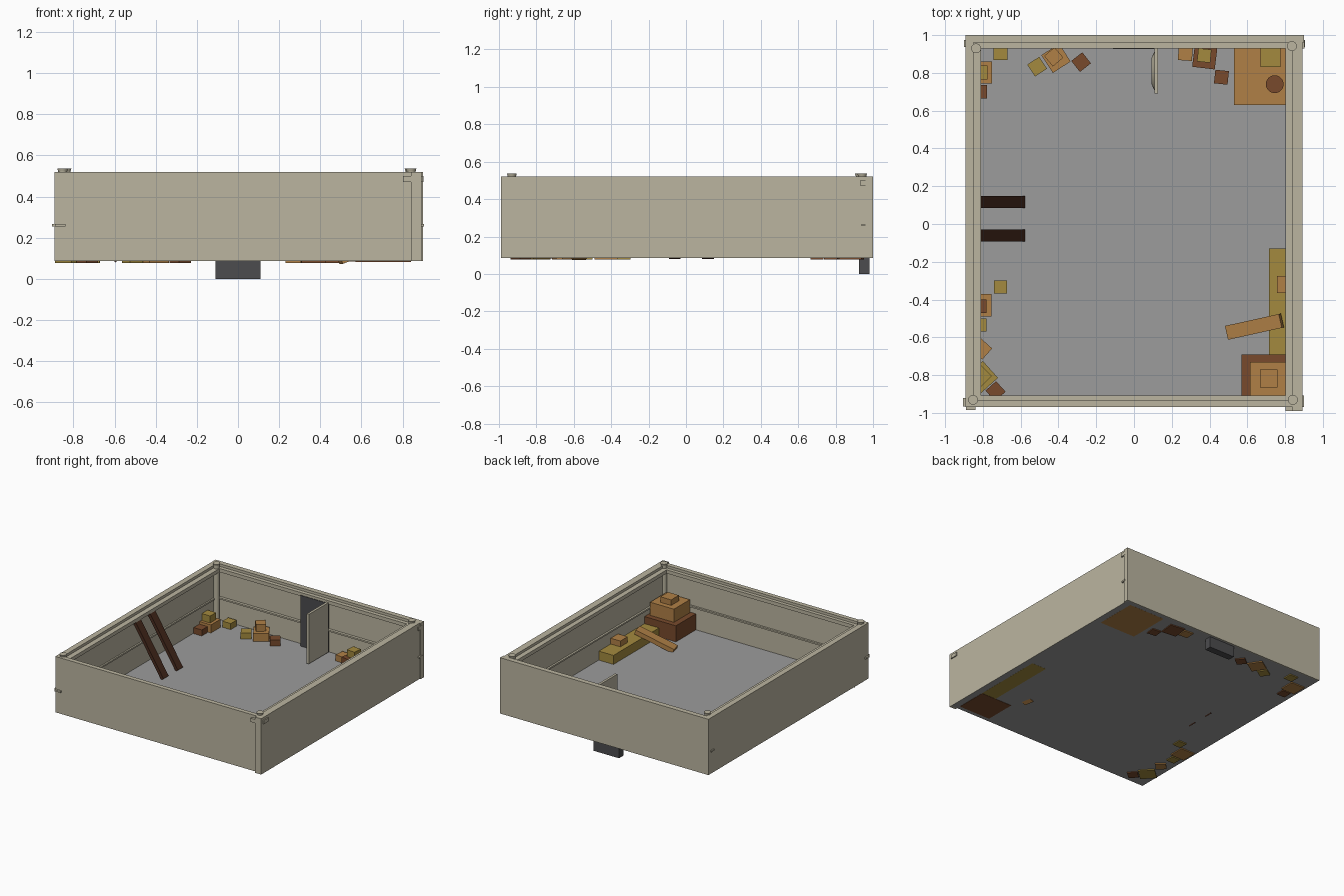
import bpy, bmesh, math
from mathutils import Matrix, Vector

if "Cube" in bpy.data.objects:
    bpy.data.objects.remove(bpy.data.objects["Cube"])


def srgb(r, g, b):
    f = lambda c: ((c / 255 + 0.055) / 1.055) ** 2.4 if c > 10 else c / 255 / 12.92
    return (f(r), f(g), f(b), 1)


def material(name, r, g, b):
    m = bpy.data.materials.new(name)
    m.diffuse_color = srgb(r, g, b)
    m.use_nodes = True
    m.node_tree.nodes["Principled BSDF"].inputs["Base Color"].default_value = m.diffuse_color
    return m


WALL = material("pale stone", 187, 181, 160)
FLOOR = material("floor grey", 156, 156, 156)
ORANGE = material("orange wood", 176, 128, 70)
OLIVE = material("olive wood", 163, 138, 62)
BROWN = material("brown wood", 120, 74, 44)
DARKWOOD = material("dark plank wood", 72, 42, 29)
IRON = material("dark metal", 76, 76, 78)


def make(name, bm, mat, mw=Matrix()):
    me = bpy.data.meshes.new(name)
    bm.to_mesh(me)
    bm.free()
    me.materials.append(mat)
    ob = bpy.data.objects.new(name, me)
    ob.matrix_world = mw
    bpy.context.collection.objects.link(ob)
    return ob


def box(name, x, y, z, mat):
    """Box from min/max pairs."""
    c = [(a + b) / 2 for a, b in (x, y, z)]
    s = [b - a for a, b in (x, y, z)]
    bm = bmesh.new()
    bmesh.ops.create_cube(bm, size=1, matrix=Matrix.Diagonal((*s, 1)))
    return make(name, bm, mat, Matrix.Translation(c))


def crate(name, x, y, size, z, rot, mat):
    """Square crate turned about its vertical axis."""
    bm = bmesh.new()
    bmesh.ops.create_cube(bm, size=1, matrix=Matrix.Diagonal((size, size, z[1] - z[0], 1)))
    return make(name, bm, mat, Matrix.Translation((x, y, sum(z) / 2))
                @ Matrix.Rotation(math.radians(rot), 4, 'Z'))


def plank(name, a, b, width, thick, mat):
    """Board running from point a to point b, flat side up."""
    a, b = Vector(a), Vector(b)
    d = (b - a).normalized()
    side = Vector((0, 0, 1)).cross(d).normalized()
    up = d.cross(side)
    mw = Matrix((d, side, up)).transposed().to_4x4()
    mw.translation = (a + b) / 2
    bm = bmesh.new()
    bmesh.ops.create_cube(bm, size=1, matrix=Matrix.Diagonal(((b - a).length, width, thick, 1)))
    return make(name, bm, mat, mw)


def tube(name, loc, r1, r2, depth, mat, segs=24, axis=None):
    bm = bmesh.new()
    bmesh.ops.create_cone(bm, cap_ends=True, segments=segs, radius1=r1, radius2=r2, depth=depth)
    for f in bm.faces:
        f.smooth = len(f.verts) == 4
    for e in bm.edges:
        e.smooth = not any(len(f.verts) > 4 for f in e.link_faces)
    mw = Matrix.Translation(loc)
    if axis:
        mw = mw @ Matrix.Rotation(math.radians(90), 4, axis)
    return make(name, bm, mat, mw)


# floor sheet
bm = bmesh.new()
bmesh.ops.create_grid(bm, x_segments=1, y_segments=1, size=1,
                      matrix=Matrix.Translation((0, 0.012, 0.085)) @ Matrix.Diagonal((0.89, 0.98, 1, 1)))
make("floor", bm, FLOOR)

# four walls, each with a top rail and a mid rail whose ends poke out at corners
H, TOP, MID = (0.086, 0.52), (0.472, 0.5), (0.256, 0.268)
walls = {
    "left": [((-.893, -.85), (-.965, .998)), ((-.87, -.81), (-.96, .99)), ((-.89, -.838), (-.985, .99))],
    "right": [((.84, .892), (-.99, .985)), ((.802, .86), (-.99, .985)), ((.825, .87), (-.96, .985))],
    "back": [((-.893, .9), (.96, 1.0)), ((-.88, .902), (.93, .975)), ((-.9, .905), (.938, .975))],
    "front": [((-.893, .89), (-.97, -.935)), ((-.88, .9), (-.968, -.908)), ((-.905, .88), (-.965, -.92))],
}
for side, parts in walls.items():
    for part, (x, y), z in zip(("wall", "top_rail", "mid_rail"), parts, (H, TOP, MID)):
        box(f"{side}_{part}", x, y, z, WALL)

# corner posts with small caps
for i, (x, y) in enumerate([(-.836, .93), (.836, .942), (-.852, -.931), (.841, -.931)]):
    tube(f"corner_post_{i}", (x, y, 0.305), .022, .022, 0.435, WALL)
    tube(f"post_cap_{i}", (x, y, 0.529), .022, .026, 0.014, WALL)

# doorway slab and open door
box("doorway", (-.11, .11), (.926, .98), (0, .48), IRON)
box("open_door", (.108, .127), (.69, .93), (.1, .485), WALL)
tube("door_boss", (.102, .81, .29), .105, .07, .016, WALL, axis='Y').matrix_world = (
    Matrix.Translation((.101, .81, .29)) @ Matrix.Rotation(math.radians(-90), 4, 'Y'))

# two boards leaning on the left wall
for i, y in enumerate((.117, -.06)):
    plank(f"leaning_board_{i}", (-.587, y, .087), (-.84, y, .485), .063, .025, DARKWOOD)

# platform in the back right corner
box("platform", (.53, .84), (.63, .96), (.0845, .2), ORANGE)
box("platform_box", (.67, .775), (.83, .935), (.2, .28), OLIVE)
tube("barrel", (.745, .74, .26), .047, .047, .12, BROWN)

# stacked crates in the front right corner
box("big_crate", (.57, .84), (-.936, -.69), (.083, .21), BROWN)
box("middle_crate", (.615, .82), (-.925, -.73), (.21, .312), ORANGE)
box("top_crate", (.667, .76), (-.865, -.77), (.312, .355), ORANGE)
box("long_chest", (.715, .84), (-.7, -.13), (.0845, .155), OLIVE)
box("chest_crate", (.757, .84), (-.365, -.275), (.155, .2), ORANGE)
plank("ramp_board", (.495, -.575, .09), (.78, -.512, .19), .075, .035, ORANGE)

# small crates along the walls: x, y, size, level, rotation, colour
LEVELS = {"small": (.077, .132), "large": (.077, .148), "upper": (.148, .202)}
crates = [
    # left wall, towards the front
    (-.707, -.333, .07, "small", 0, OLIVE),
    (-.815, -.43, .12, "large", 0, ORANGE),
    (-.815, -.435, .07, "upper", 0, BROWN),
    (-.815, -.535, .07, "small", 0, OLIVE),
    (-.806, -.662, .078, "small", 48, ORANGE),
    (-.805, -.81, .12, "large", 42, OLIVE),
    (-.81, -.805, .08, "upper", 45, OLIVE),
    (-.733, -.885, .075, "small", 42, BROWN),
    # back left corner
    (-.707, .905, .072, "small", 0, OLIVE),
    (-.812, .802, .118, "large", 0, ORANGE),
    (-.812, .802, .072, "upper", 0, OLIVE),
    (-.812, .7, .07, "small", 0, BROWN),
    # back wall, left of the doorway
    (-.513, .833, .075, "small", 33, OLIVE),
    (-.413, .877, .112, "large", 33, ORANGE),
    (-.425, .885, .072, "upper", 40, ORANGE),
    (-.28, .857, .074, "small", 38, BROWN),
    # back wall, right of the doorway
    (.272, .903, .075, "small", -4, ORANGE),
    (.375, .885, .12, "large", -7, BROWN),
    (.372, .892, .07, "upper", -6, OLIVE),
    (.463, .777, .072, "small", -6, BROWN),
]
for i, (x, y, s, level, rot, mat) in enumerate(crates):
    crate(f"small_crate_{i:02d}", x, y, s, LEVELS[level], rot, mat)
